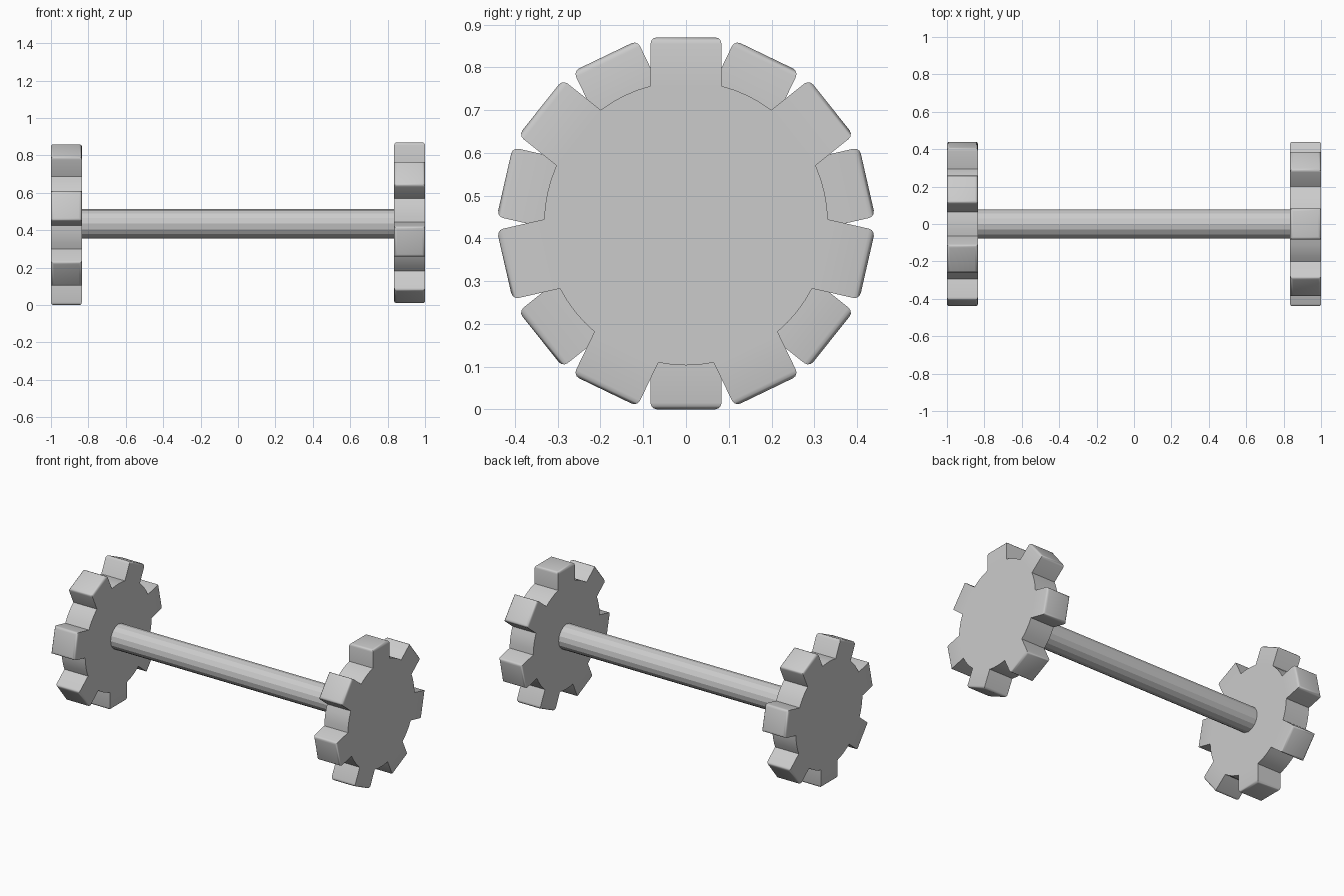
import bpy
import bmesh
from math import sin, cos, asin, pi, radians
from mathutils import Matrix

cube = bpy.data.objects.get("Cube")
if cube:
    bpy.data.objects.remove(cube, do_unlink=True)

TEETH = 7
AXLE_Z = 0.435       # height of the shared axis
ROOT_R = 0.332       # radius between the teeth
TIP_R = 0.435        # distance from axis to tooth tip
HALF_W = 0.083       # half width of a tooth
INNER_X, OUTER_X = 0.835, 1.0
GAP_STEPS = 4

grey = bpy.data.materials.new("light grey")
grey.use_nodes = True
colour = (0.6, 0.6, 0.6, 1)
grey.diffuse_color = colour
grey.node_tree.nodes["Principled BSDF"].inputs["Base Color"].default_value = colour


def add_object(name, bm):
    bmesh.ops.recalc_face_normals(bm, faces=bm.faces)
    mesh = bpy.data.meshes.new(name)
    bm.to_mesh(mesh)
    bm.free()
    mesh.materials.append(grey)
    obj = bpy.data.objects.new(name, mesh)
    bpy.context.collection.objects.link(obj)
    obj.location.z = AXLE_Z
    return obj


def gear_outline(phase):
    """Points (y, z) around the gear, starting with the tooth at phase."""
    half = asin(HALF_W / ROOT_R)
    pitch = 2 * pi / TEETH
    points = []
    for i in range(TEETH):
        a = phase + i * pitch
        # square tooth tip
        for side in (-HALF_W, HALF_W):
            points.append((TIP_R * cos(a) - side * sin(a),
                           TIP_R * sin(a) + side * cos(a)))
        # round root up to the next tooth
        for k in range(GAP_STEPS + 1):
            b = a + half + (pitch - 2 * half) * k / GAP_STEPS
            points.append((ROOT_R * cos(b), ROOT_R * sin(b)))
    return points


def make_gear(name, x_start, x_end, phase):
    bm = bmesh.new()
    cap = bm.faces.new([bm.verts.new((x_start, y, z))
                        for y, z in gear_outline(phase)])
    grown = bmesh.ops.extrude_face_region(bm, geom=[cap], use_keep_orig=True)
    moved = [g for g in grown["geom"] if isinstance(g, bmesh.types.BMVert)]
    bmesh.ops.translate(bm, verts=moved, vec=(x_end - x_start, 0, 0))

    # round the four edges of every tooth tip
    tips = [f for f in bm.faces
            if all(v.co.yz.length > TIP_R - 0.01 for v in f.verts)
            and len(f.verts) == 4]
    edges = list({e for f in tips for e in f.edges})
    bmesh.ops.bevel(bm, geom=edges, offset=0.015, segments=3,
                    profile=0.5, affect='EDGES')
    return add_object(name, bm)


# Gears: one tooth up on the left, one tooth down on the right
gears = [make_gear("left_gear", INNER_X, OUTER_X, radians(90)),
         make_gear("right_gear", -OUTER_X, -INNER_X, radians(-90))]

# Axle: faceted rod along x
bm = bmesh.new()
bmesh.ops.create_cone(bm, cap_ends=True, segments=16, radius1=0.078,
                      radius2=0.078, depth=2 * INNER_X + 0.02,
                      matrix=Matrix.Rotation(pi / 2, 4, 'Y'))
add_object("axle", bm)

# Smooth the rounded tips and roots, keep the corners sharp
bpy.ops.object.select_all(action='DESELECT')
for gear in gears:
    gear.select_set(True)
bpy.context.view_layer.objects.active = gears[0]
bpy.ops.object.shade_smooth_by_angle(angle=radians(35))
